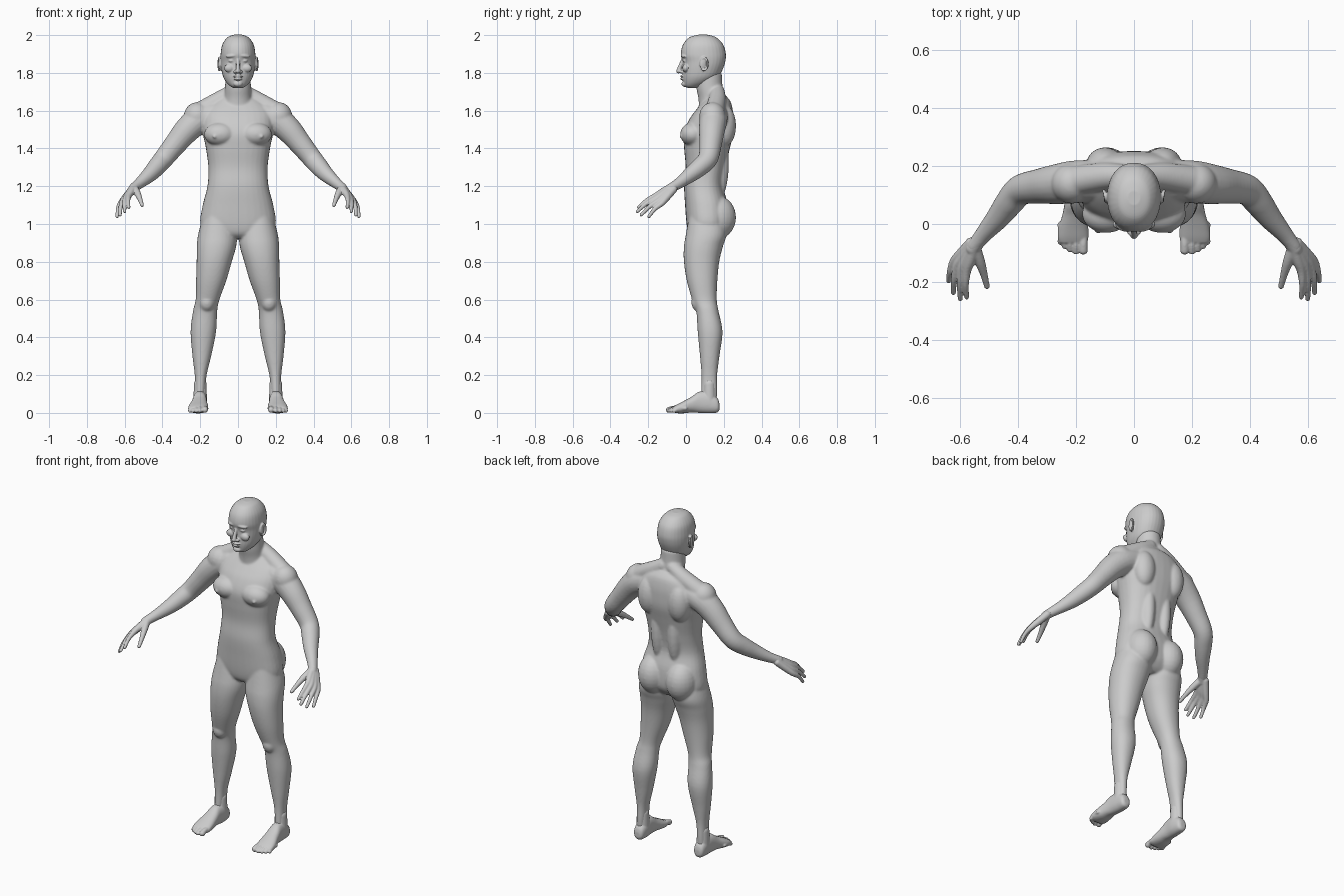
import bpy, bmesh, math
from mathutils import Vector, Matrix


def smooth_rows(rows, n=5):
    """Catmull-Rom interpolation of every column of a table."""
    out = []
    for i in range(len(rows) - 1):
        p = [rows[max(i - 1, 0)], rows[i], rows[i + 1], rows[min(i + 2, len(rows) - 1)]]
        for k in range(n):
            t = k / n
            out.append([0.5 * (2 * b + (c - a) * t + (2 * a - 5 * b + 4 * c - d) * t * t
                               + (3 * b - a - 3 * c + d) * t ** 3) for a, b, c, d in zip(*p)])
    return out + [list(rows[-1])]


def skin(bm, loops):
    """Bridge closed loops of points and cap both ends."""
    rings = [[bm.verts.new(p) for p in loop] for loop in loops]
    n = len(rings[0])
    for a, b in zip(rings, rings[1:]):
        for i in range(n):
            bm.faces.new((a[i], a[(i + 1) % n], b[(i + 1) % n], b[i]))
    bm.faces.new(rings[0][::-1])
    bm.faces.new(rings[-1])


def loft(bm, rows, axis='z', power=2.0, n=32):
    """Rows are (height, x min, x max, depth min, depth max)."""
    loops = []
    for h, x0, x1, d0, d1 in smooth_rows(rows):
        loop = []
        for i in range(n):
            c, s = math.cos(2 * math.pi * i / n), math.sin(2 * math.pi * i / n)
            x = (x0 + x1) / 2 + (x1 - x0) / 2 * math.copysign(abs(c) ** (2 / power), c)
            d = (d0 + d1) / 2 + (d1 - d0) / 2 * math.copysign(abs(s) ** (2 / power), s)
            loop.append((x, d, h) if axis == 'z' else (x, h, d))
        loops.append(loop)
    skin(bm, loops)


def tube(bm, pts, n=20):
    """Round limb through (x, y, z, radius) points with rounded ends."""
    rows = smooth_rows(pts)
    ends = []
    for r, nxt in ((rows[0], rows[1]), (rows[-1], rows[-2])):
        ball(bm, r[:3], (r[3],) * 3)
    loops = []
    for i, r in enumerate(rows):
        t = (Vector(rows[min(i + 1, len(rows) - 1)][:3]) - Vector(rows[max(i - 1, 0)][:3])).normalized()
        u = t.cross(Vector((0.3, 0.9, 0.35))).normalized()
        v = t.cross(u)
        loops.append([Vector(r[:3]) + r[3] * (math.cos(2 * math.pi * k / n) * u
                      + math.sin(2 * math.pi * k / n) * v) for k in range(n)])
    skin(bm, loops)


def ball(bm, loc, radii, rot=(0, 0, 0)):
    m = Matrix.Translation(loc)
    for a, ax in zip(rot, 'XYZ'):
        m = m @ Matrix.Rotation(a, 4, ax)
    bmesh.ops.create_uvsphere(bm, u_segments=24, v_segments=14, radius=1,
                              matrix=m @ Matrix.Diagonal((*radii, 1)))


def finish(bm, name, voxel, iterations):
    """Mirror, fuse and soften the overlapping masses into one skin."""
    bmesh.ops.recalc_face_normals(bm, faces=bm.faces)
    me = bpy.data.meshes.new(name)
    bm.to_mesh(me)
    bm.free()
    ob = bpy.data.objects.new(name, me)
    bpy.context.collection.objects.link(ob)
    ob.modifiers.new("mirror", 'MIRROR').use_mirror_merge = False
    rm = ob.modifiers.new("fuse", 'REMESH')
    rm.mode, rm.voxel_size, rm.use_smooth_shade = 'VOXEL', voxel, True
    sm = ob.modifiers.new("soften", 'SMOOTH')
    sm.factor, sm.iterations = 0.5, iterations
    return ob


# Torso
bm = bmesh.new()
torso = [(1.68, .07, .11, .21), (1.65, .13, .09, .235), (1.6, .18, .05, .248), (1.55, .19, .015, .252),
         (1.48, .186, -.012, .25), (1.4, .17, -.01, .232), (1.3, .157, -.002, .21), (1.2, .162, -.01, .198),
         (1.1, .187, -.005, .222), (1.0, .2, .003, .225), (.95, .16, .015, .2), (.925, .09, .04, .17)]
loft(bm, [(z, -w, w, f, b) for z, w, f, b in torso], power=2.35)
ball(bm, (.095, .035, 1.475), (.085, .066, .062))             # chest
ball(bm, (.125, -.028, 1.462), (.009, .008, .009))
ball(bm, (.10, .205, 1.52), (.065, .06, .11))                 # shoulder blade
ball(bm, (.055, .165, 1.32), (.045, .062, .2))                # back muscle
ball(bm, (.092, .165, 1.035), (.088, .1, .115))               # buttock
# Neck and shoulder slope
loft(bm, [(1.58, -.09, .09, .07, .22), (1.66, -.073, .073, .066, .208), (1.72, -.069, .069, .055, .194),
          (1.80, -.066, .066, .05, .19)])
tube(bm, [(.03, .165, 1.70, .04), (.1, .165, 1.655, .047), (.2, .15, 1.595, .052)])
ball(bm, (.215, .14, 1.57), (.072, .07, .075))
# Arm
tube(bm, [(.14, .15, 1.575, .072), (.21, .145, 1.548, .074), (.27, .137, 1.497, .069), (.33, .13, 1.425, .06),
          (.392, .117, 1.348, .053), (.43, .075, 1.303, .049), (.47, .022, 1.26, .041),
          (.52, -.036, 1.217, .03), (.553, -.078, 1.192, .025)])
# Leg
loft(bm, [(1.06, .03, .18, .02, .2), (.95, .006, .21, .0, .215), (.88, .01, .218, -.011, .195),
          (.8, .033, .219, -.011, .176), (.7, .062, .222, .004, .166), (.6, .098, .224, .032, .163),
          (.54, .11, .238, .054, .172), (.43, .116, .251, .062, .193), (.3, .142, .241, .074, .177),
          (.2, .166, .229, .082, .165), (.12, .173, .227, .081, .165), (.05, .176, .229, .08, .162)], power=2.15)
ball(bm, (.165, .07, .585), (.042, .042, .05))                # kneecap
finish(bm, "body", .006, 9)

# Hands: each finger runs wrist, knuckle, joint, tip
bm = bmesh.new()
fingers = [((.577, -.160, 1.150), (.578, -.252, 1.088)), ((.594, -.156, 1.138), (.600, -.258, 1.066)),
           ((.610, -.145, 1.123), (.624, -.237, 1.048)), ((.622, -.130, 1.108), (.640, -.196, 1.040))]
for i, (k, tip) in enumerate(fingers):
    wrist = Vector((.547, -.072, 1.2)).lerp(Vector((.562, -.066, 1.183)), i / 3)
    k, tip = Vector(k), Vector(tip)
    mid = k.lerp(tip, .5) + Vector((.004, -.002, .006))
    tube(bm, [(*wrist, .02), (*wrist.lerp(k, .6), .019), (*k, .0155), (*mid, .0115), (*tip, .009)], 14)
tube(bm, [(.548, -.085, 1.19, .02), (.532, -.13, 1.162, .018), (.518, -.175, 1.13, .013),
          (.508, -.215, 1.1, .01)], 14)
tube(bm, [(.53, -.048, 1.21, .026), (.556, -.085, 1.187, .025)])
finish(bm, "hands", .004, 4)

# Feet
bm = bmesh.new()
loft(bm, [(.177, .185, .215, .018, .05), (.165, .17, .23, .002, .08), (.12, .163, .236, -.002, .11),
          (.07, .165, .24, 0, .112), (.03, .162, .248, .002, .086), (-.01, .158, .26, -.002, .064),
          (-.045, .157, .264, -.002, .046), (-.065, .162, .258, .003, .034)], axis='y', power=2.3)
tube(bm, [(.2, .123, .05, .036), (.2, .123, .15, .034)])
for x, tip, r in [(.175, -.09, .016), (.201, -.094, .0115), (.221, -.087, .011), (.239, -.076, .0105),
                  (.254, -.062, .0105)]:
    tube(bm, [(x, tip + .06, .024, r), (x, tip + .025, .024, r * .9), (x, tip, r, r)], 12)
finish(bm, "feet", .004, 4)

# Head
bm = bmesh.new()
skull = [(2.002, .022, .065, .115), (1.988, .056, .018, .16), (1.95, .083, -.016, .197), (1.9, .092, -.028, .211),
         (1.86, .092, -.018, .208), (1.82, .088, -.018, .195), (1.78, .079, -.018, .172),
         (1.75, .062, -.014, .13), (1.73, .042, -.008, .09), (1.72, .025, .01, .06)]
loft(bm, [(z, -w, w, f, b) for z, w, f, b in skull], power=2.15)
tube(bm, [(0, -.016, 1.872, .009), (0, -.029, 1.84, .010), (0, -.039, 1.81, .013)])   # nose
ball(bm, (.014, -.024, 1.806), (.011, .014, .009))
ball(bm, (.034, -.010, 1.890), (.032, .016, .010), (0, .1, .3))                       # brow
ball(bm, (.034, -.004, 1.864), (.017, .014, .009))                                    # eye
ball(bm, (.046, -.001, 1.825), (.028, .018, .022))                                    # cheek
ball(bm, (0, -.019, 1.782), (.026, .012, .0065))                                      # lips
ball(bm, (0, -.018, 1.768), (.022, .012, .007))
ball(bm, (0, -.008, 1.742), (.024, .016, .016))                                       # chin
# Ear with a raised rim
ball(bm, (.094, .094, 1.845), (.008, .02, .034), (-.15, 0, .35))
rim = [math.radians(a) for a in range(-110, 200, 30)]
tube(bm, [(.1 + .004 * math.cos(a), .096 + .019 * math.cos(a), 1.847 + .033 * math.sin(a), .0055) for a in rim], 10)
finish(bm, "head", .0035, 4)
